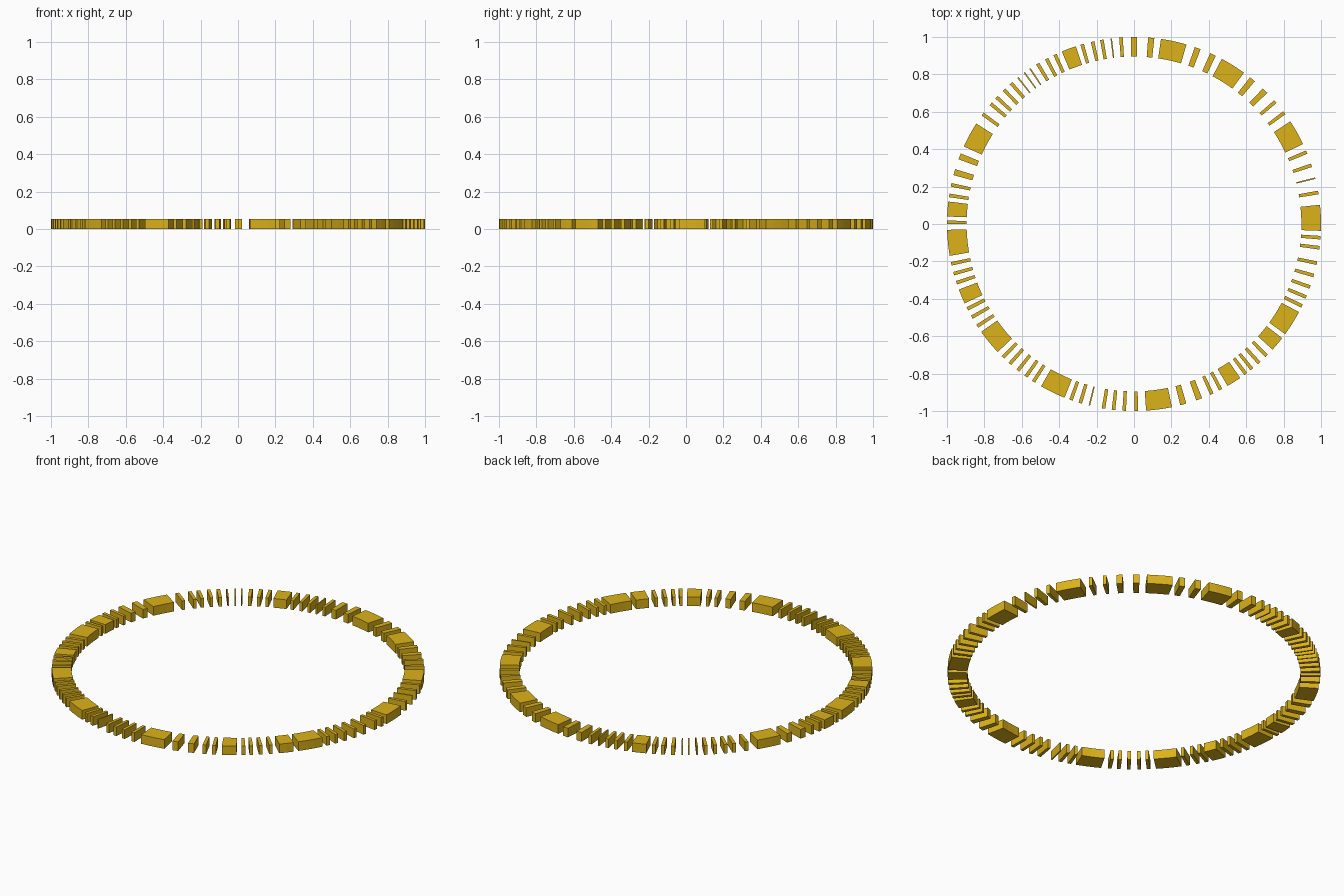
import bpy, bmesh
from math import radians, cos, sin, ceil

if "Cube" in bpy.data.objects:
    bpy.data.objects.remove(bpy.data.objects["Cube"])

INNER, OUTER, HEIGHT = 0.895, 1.0, 0.054

gold = bpy.data.materials.new("gold")
gold.diffuse_color = (0.72, 0.45, 0.01, 1)
gold.use_nodes = True
gold.node_tree.nodes["Principled BSDF"].inputs["Base Color"].default_value = gold.diffuse_color


def add_sector(bm, centre, width):
    """One solid block of the ring, centred on an angle (degrees)."""
    n = max(1, ceil(width / 3))
    rows = []
    for i in range(n + 1):
        a = radians(centre - width / 2 + width * i / n)
        rows.append([bm.verts.new((r * cos(a), r * sin(a), z))
                     for r, z in ((INNER, 0), (OUTER, 0), (OUTER, HEIGHT), (INNER, HEIGHT))])
    for p, q in zip(rows, rows[1:]):
        for k in range(4):
            j = (k + 1) % 4
            bm.faces.new((p[k], p[j], q[j], q[k]))
    bm.faces.new(rows[0][::-1])
    bm.faces.new(rows[-1])


def ring_of_sectors(name, width, centres):
    bm = bmesh.new()
    for c in centres:
        add_sector(bm, c, width)
    bmesh.ops.recalc_face_normals(bm, faces=bm.faces)
    mesh = bpy.data.meshes.new(name)
    bm.to_mesh(mesh)
    bm.free()
    mesh.materials.append(gold)
    bpy.context.collection.objects.link(bpy.data.objects.new(name, mesh))


# Long blocks
ring_of_sectors("long_blocks", 8.0, [
    1.9, 29.3, 58.0, 77.7, 151.5, 185.8, 219.2, 244.2, 277.7, 327.9])

# Half-length blocks
ring_of_sectors("short_blocks", 4.6, [110.4, 175.4, 202.8, 302.3, 320.1])

# Thick bars
ring_of_sectors("thick_bars", 1.9, [
    45.5, 50.7, 65.0, 70.1, 84.7, 90.0, 158.8, 163.9, 285.3, 290.4])

# Standard bars
ring_of_sectors("bars", 1.1, [
    9.7, 18.3, 22.6, 36.5, 40.9, 94.0, 99.9, 102.8, 106.1, 115.0, 117.9, 121.0,
    131.1, 134.1, 137.3, 140.0, 144.0, 167.9, 171.2, 179.5, 192.3, 195.4, 198.3,
    207.0, 209.9, 213.1, 225.5, 228.4, 231.6, 234.7, 237.5, 250.3, 253.3,
    260.6, 263.7, 267.0, 270.7, 294.6, 297.6, 306.7, 309.1, 312.0, 315.2,
    334.0, 337.0, 340.3, 344.0, 347.9, 352.7, 355.8])

# Thin slivers
ring_of_sectors("slivers", 0.45, [14.2, 97.0, 123.8, 125.9, 128.4, 256.2])
